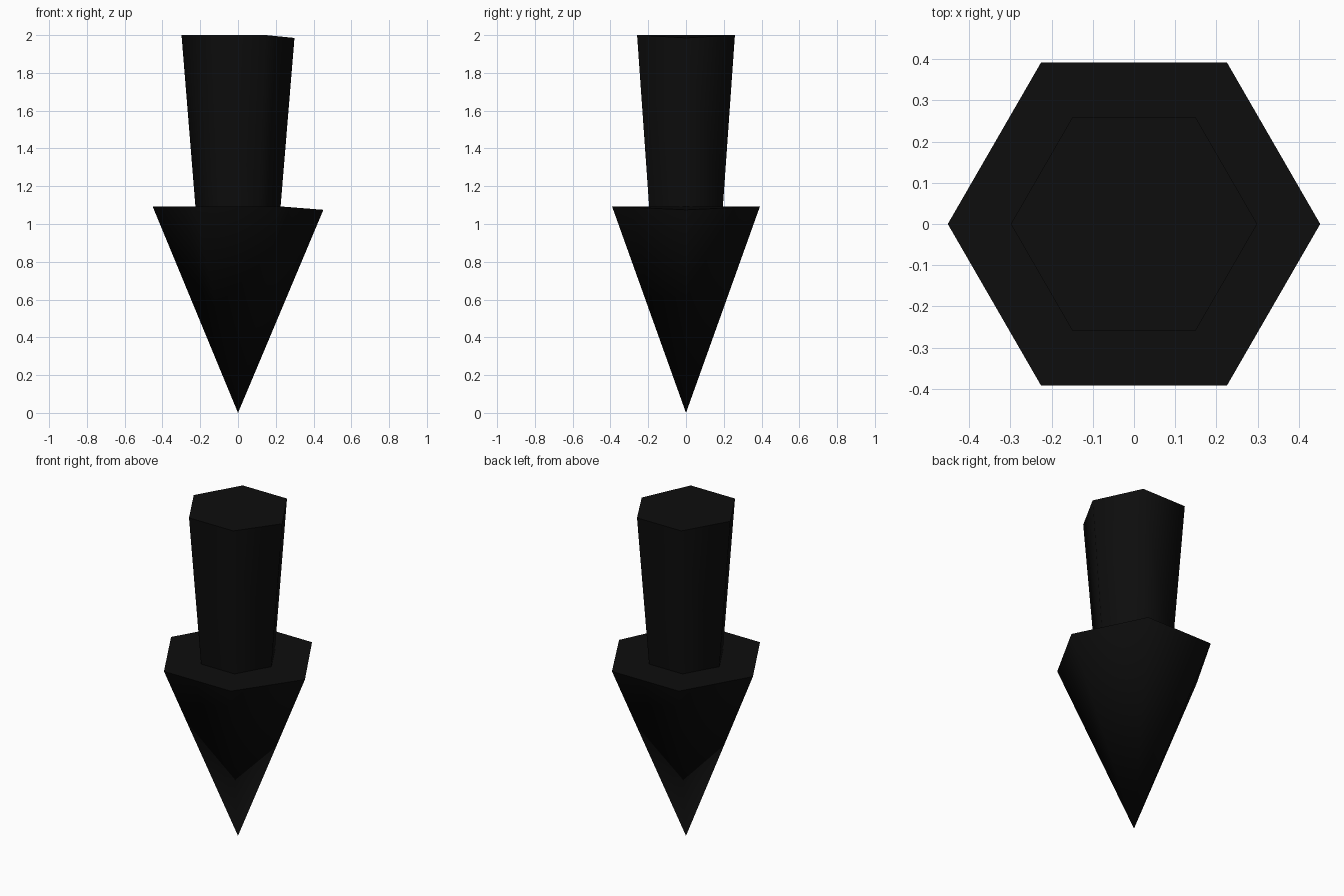
import bpy
from math import radians

if "Cube" in bpy.data.objects:
    bpy.data.objects.remove(bpy.data.objects["Cube"])

black = bpy.data.materials.new("black")
black.diffuse_color = (0.004, 0.004, 0.004, 1)
black.use_nodes = True
black.node_tree.nodes["Principled BSDF"].inputs["Base Color"].default_value = black.diffuse_color


def hex_part(name, r_bottom, r_top, z_bottom, z_top, droop):
    """Six-sided tapered part whose +x top corner sags slightly."""
    bpy.ops.mesh.primitive_cone_add(
        vertices=6, radius1=r_bottom, radius2=r_top,
        depth=z_top - z_bottom, location=(0, 0, (z_bottom + z_top) / 2),
        rotation=(0, 0, radians(90)))
    ob = bpy.context.object
    bpy.ops.object.transform_apply(location=True, rotation=True, scale=True)
    ob.name = name
    corner = max((v for v in ob.data.vertices if v.co.z > z_top - 0.001),
                 key=lambda v: v.co.x)
    corner.co.z -= droop
    ob.data.materials.append(black)
    # Soft side facets, crisp rims
    bpy.ops.object.shade_smooth_by_angle(angle=radians(70))
    return ob


# Pointed head, tip down
hex_part("arrow_head", 0.0, 0.452, 0.0, 1.093, 0.018)
# Shaft widening towards the top
hex_part("arrow_shaft", 0.224, 0.299, 1.075, 2.0, 0.015)
